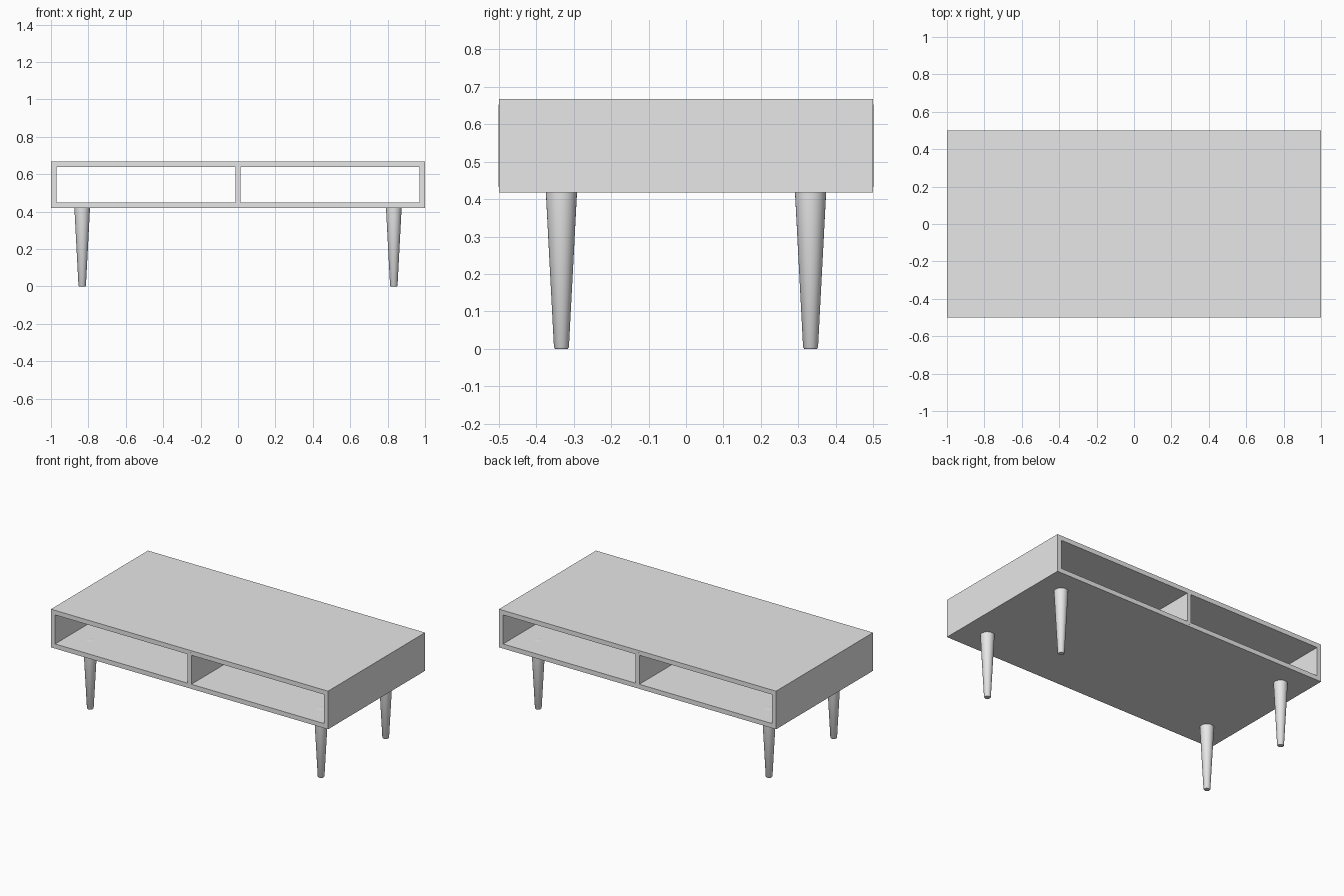
import bpy
import bmesh
import math

if "Cube" in bpy.data.objects:
    bpy.data.objects.remove(bpy.data.objects["Cube"], do_unlink=True)

GREY = (0.8, 0.8, 0.8, 1)
mat = bpy.data.materials.new("light grey")
mat.use_nodes = True
mat.diffuse_color = GREY
mat.node_tree.nodes["Principled BSDF"].inputs["Base Color"].default_value = GREY

BOTTOM, TOP, WALL, DEPTH = 0.418, 0.667, 0.03, 0.5


def finish(name, bm):
    bmesh.ops.recalc_face_normals(bm, faces=bm.faces)
    mesh = bpy.data.meshes.new(name)
    bm.to_mesh(mesh)
    bm.free()
    mesh.materials.append(mat)
    obj = bpy.data.objects.new(name, mesh)
    bpy.context.collection.objects.link(obj)
    return obj


# Cabinet: a rectangular tube, open at front and back
bm = bmesh.new()


def rectangle(inset, y):
    x, low, high = 1 - inset, BOTTOM + inset, TOP - inset
    return [bm.verts.new((px, y, pz))
            for px, pz in ((-x, low), (x, low), (x, high), (-x, high))]


rings = [rectangle(0, -DEPTH), rectangle(0, DEPTH),
         rectangle(WALL, DEPTH), rectangle(WALL, -DEPTH)]
for a, b in zip(rings, rings[1:] + rings[:1]):
    for i in range(4):
        j = (i + 1) % 4
        bm.faces.new((a[i], a[j], b[j], b[i]))
finish("cabinet_shell", bm)

# Divider: upright panel let into the top and bottom boards
bm = bmesh.new()
bmesh.ops.create_cube(bm, size=1)
bmesh.ops.scale(bm, vec=(0.027, 2 * DEPTH + 0.002, 0.22), verts=bm.verts)
bmesh.ops.translate(bm, vec=(0, 0, (BOTTOM + TOP) / 2), verts=bm.verts)
finish("centre_divider", bm)

# Legs: tapered, turned shape with softened ends, tips just through the floor
PROFILE = ((0, 0), (0.017, 0), (0.02, 0.004), (0.0415, 0.415),
           (0.042, 0.438), (0.034, 0.447), (0.018, 0.449), (0, 0.449))


def make_leg(name, x, y):
    bm = bmesh.new()
    verts = [bm.verts.new((r, 0, z)) for r, z in PROFILE]
    edges = [bm.edges.new(pair) for pair in zip(verts, verts[1:])]
    bmesh.ops.spin(bm, geom=verts + edges, cent=(0, 0, 0), axis=(0, 0, 1),
                   angle=math.tau, steps=32)
    bmesh.ops.remove_doubles(bm, verts=bm.verts, dist=0.0005)
    leg = finish(name, bm)
    leg.location = (x, y, 0)
    bpy.ops.object.select_all(action='DESELECT')
    leg.select_set(True)
    bpy.context.view_layer.objects.active = leg
    bpy.ops.object.shade_smooth_by_angle(angle=math.radians(35))


for end, y in (("front", -0.333), ("back", 0.333)):
    for side, x in (("right", -0.833), ("left", 0.833)):
        make_leg(f"{end}_{side}_leg", x, y)
